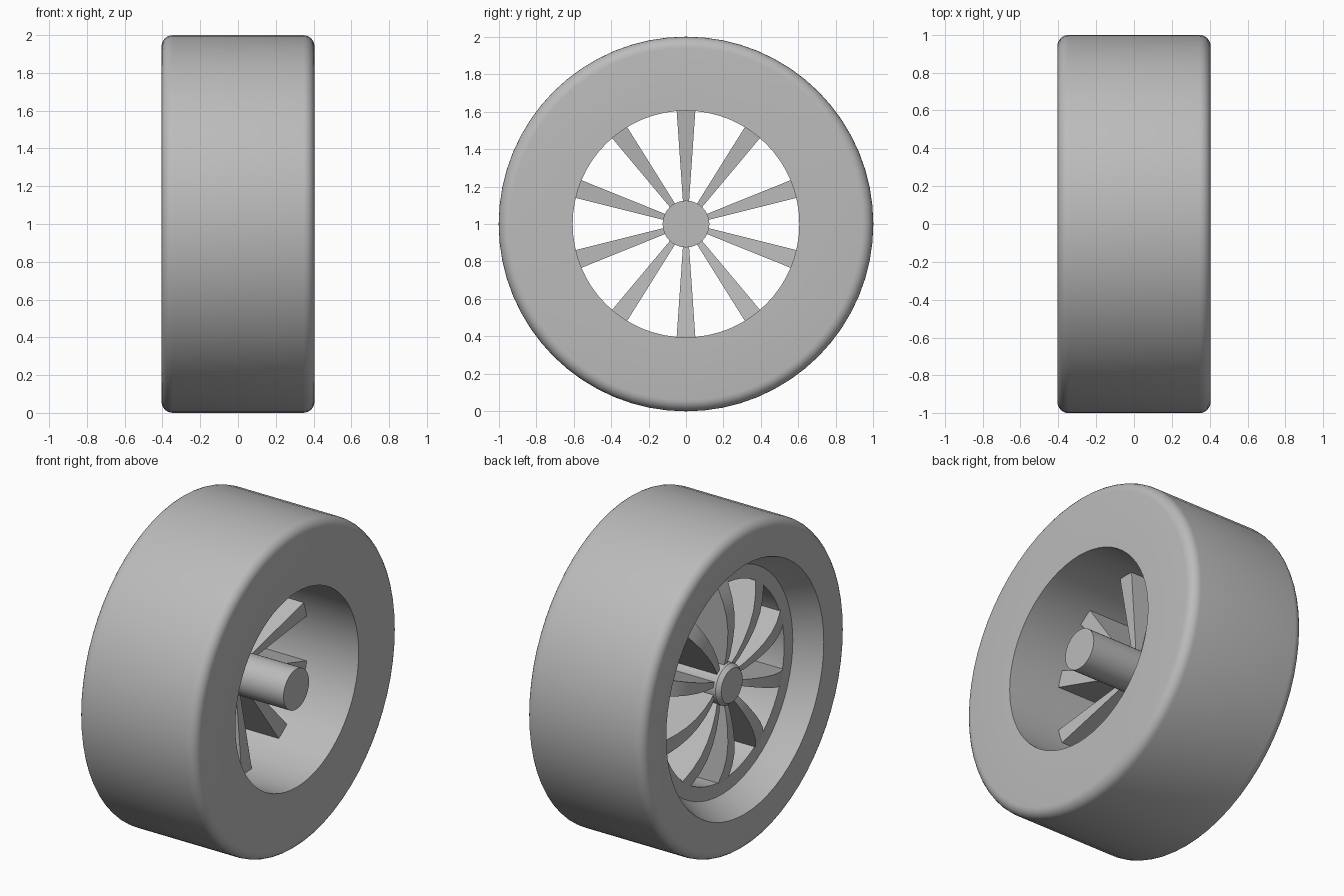
import bpy, bmesh, math
from mathutils import Matrix

cube = bpy.data.objects.get("Cube")
if cube:
    bpy.data.objects.remove(cube, do_unlink=True)

CENTRE = Matrix.Translation((0, 0, 1))

grey = bpy.data.materials.new("plain grey")
grey.use_nodes = True
COLOUR = (0.5, 0.5, 0.5, 1)
grey.diffuse_color = COLOUR
grey.node_tree.nodes["Principled BSDF"].inputs["Base Color"].default_value = COLOUR


def finish(name, bm, angle=35):
    bmesh.ops.recalc_face_normals(bm, faces=bm.faces)
    mesh = bpy.data.meshes.new(name)
    bm.to_mesh(mesh)
    bm.free()
    obj = bpy.data.objects.new(name, mesh)
    bpy.context.collection.objects.link(obj)
    mesh.materials.append(grey)
    bpy.ops.object.select_all(action='DESELECT')
    obj.select_set(True)
    bpy.context.view_layer.objects.active = obj
    bpy.ops.object.shade_smooth_by_angle(angle=math.radians(angle))
    return obj


def lathe(name, profile, segments, closed):
    """Spin (x, radius) points about the axle line."""
    bm = bmesh.new()
    rings = []
    for i in range(segments):
        a = 2 * math.pi * i / segments
        rings.append([bm.verts.new((x, r * math.cos(a), r * math.sin(a)))
                      for x, r in profile])
    n = len(profile)
    for i in range(segments):
        a, b = rings[i], rings[(i + 1) % segments]
        for j in range(n if closed else n - 1):
            k = (j + 1) % n
            bm.faces.new((a[j], a[k], b[k], b[j]))
    if not closed:
        for end in (0, -1):
            bm.faces.new([ring[end] for ring in rings])
    bm.transform(CENTRE)
    return finish(name, bm)


# Tyre and rim barrel: rounded shoulders, stepped flare on the -x side
HALF, ROUND, STEPS = 0.405, 0.06, 6
arc = [math.pi / 2 * i / STEPS for i in range(STEPS + 1)]
shoulder = [(HALF - ROUND * (1 - math.sin(a)), 1 - ROUND * (1 - math.cos(a))) for a in arc]
barrel = [(-0.25, 0.605), (-0.25, 0.69), (-0.30, 0.72), (-HALF, 0.772)]
tyre = barrel + [(-x, r) for x, r in reversed(shoulder)] + shoulder + [(HALF, 0.605)]
lathe("tyre_and_rim", tyre, 64, True)

# Hub axle with a chamfered cap
lathe("hub_axle", [(-0.315, 0.105), (-0.29, 0.125), (0.40, 0.125)], 32, False)

# Spokes: tapered blades with a domed outer edge and straight inner edge
OUTER = [(0.08, -0.26), (0.17, -0.287), (0.26, -0.303), (0.35, -0.31),
         (0.44, -0.305), (0.52, -0.287), (0.58, -0.265), (0.65, -0.235)]
TIP = 0.605
bm = bmesh.new()
for s in range(10):
    rows = []
    for r, x_out in OUTER:
        w = 0.008 + 0.042 * r / TIP
        x_in = 0.06 * (r - 0.125) / (TIP - 0.125)
        rows.append([bm.verts.new(co) for co in
                     ((x_out, -w, r), (x_out, w, r), (x_in, w, r), (x_in, -w, r))])
    for a, b in zip(rows, rows[1:]):
        for j in range(4):
            k = (j + 1) % 4
            bm.faces.new((a[j], a[k], b[k], b[j]))
    bm.faces.new(rows[0])
    bm.faces.new(rows[-1])
    verts = [v for row in rows for v in row]
    bmesh.ops.rotate(bm, verts=verts, cent=(0, 0, 0),
                     matrix=Matrix.Rotation(2 * math.pi * s / 10, 3, 'X'))
bm.transform(CENTRE)
finish("spokes", bm)
